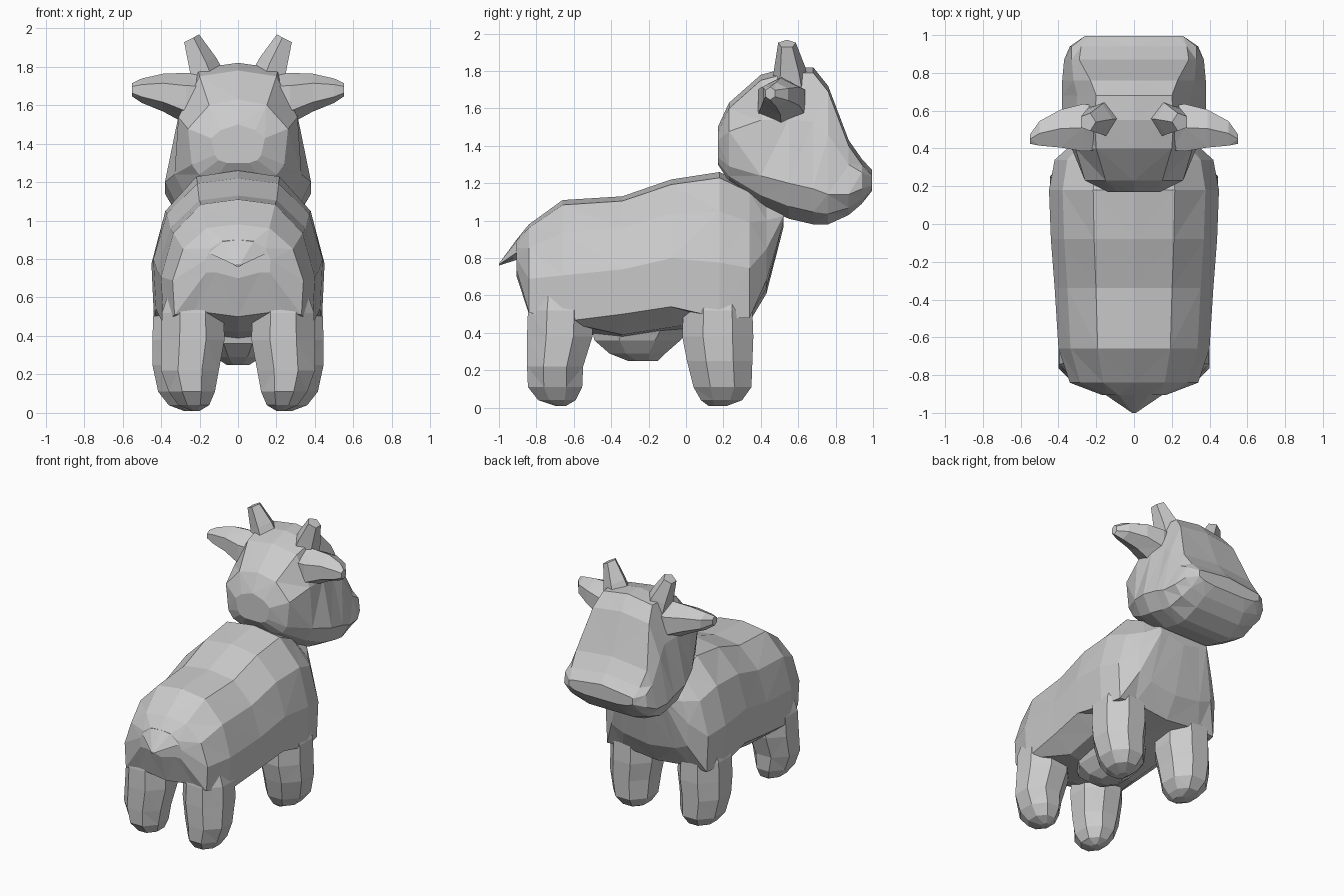
import bpy, bmesh, math
from mathutils import Vector


def loft(name, rings, mirror=False):
    """Skin a list of equal-length point rings, cap both ends, flat shade."""
    bm = bmesh.new()
    rows = [[bm.verts.new(p) for p in ring] for ring in rings]
    n = len(rows[0])
    for a, b in zip(rows, rows[1:]):
        for i in range(n):
            j = (i + 1) % n
            bm.faces.new((a[i], a[j], b[j], b[i]))
    bm.faces.new(rows[0])
    bm.faces.new(rows[-1])
    bmesh.ops.remove_doubles(bm, verts=bm.verts[:], dist=0.001)
    bmesh.ops.triangulate(bm, faces=bm.faces[:])
    bmesh.ops.recalc_face_normals(bm, faces=bm.faces[:])
    mesh = bpy.data.meshes.new(name)
    bm.to_mesh(mesh)
    bm.free()
    ob = bpy.data.objects.new(name, mesh)
    bpy.context.collection.objects.link(ob)
    if mirror:
        mod = ob.modifiers.new("mirror", 'MIRROR')
        mod.use_mirror_merge = False
    return ob


def symmetric(y, half):
    """Closed ring at depth y from half (x, z) points running top to bottom."""
    return [(x, y, z) for x, z in half] + [(-x, y, z) for x, z in half[-2:0:-1]]


def oval(center, u, v, ru, rv, n=8):
    """n-gon around center in the plane of u and v, reaching ru and rv."""
    c, u, v = Vector(center), Vector(u), Vector(v)
    k = math.cos(math.pi / n)
    angles = [(i + 0.5) * 2 * math.pi / n for i in range(n)]
    return [c + u * (ru / k * math.cos(a)) + v * (rv / k * math.sin(a)) for a in angles]


X, Y, Z = (1, 0, 0), (0, 1, 0), (0, 0, 1)

# Body with chest: y, top, bottom, half width, height of lower side edge
body = [
    (-0.905, 0.90, 0.70, 0.17, 0.73),
    (-0.84, 0.98, 0.50, 0.34, 0.51),
    (-0.66, 1.11, 0.42, 0.40, 0.46),
    (-0.34, 1.13, 0.36, 0.42, 0.50),
    (-0.08, 1.22, 0.40, 0.44, 0.54),
    (0.18, 1.26, 0.44, 0.45, 0.48),
    (0.34, 1.18, 0.46, 0.42, 0.48),
    (0.43, 1.12, 0.61, 0.32, 0.68),
    (0.52, 1.08, 0.96, 0.20, 0.99),
]
rings = []
for y, t, b, w, low in body:
    h = t - low
    rings.append(symmetric(y, [(0, t), (w * 0.48, t - h * 0.04), (w * 0.84, t - h * 0.27),
                               (w, t - h * 0.62), (w * 0.97, low), (w * 0.66, b + 0.03), (0, b)]))
loft("body", rings)

# Tail: rump drawn out to a point
loft("tail", [
    symmetric(-0.82, [(0, 0.99), (0.12, 0.97), (0.22, 0.88), (0.16, 0.82), (0, 0.80)]),
    symmetric(-0.905, [(0, 0.90), (0.08, 0.89), (0.15, 0.83), (0.08, 0.81), (0, 0.79)]),
    symmetric(-1.00, [(0, 0.77), (0.008, 0.77), (0.01, 0.765), (0.008, 0.76), (0, 0.76)]),
])

# Legs: z, centre x, centre y, x radius, y radius
legs = {
    "rear_legs": [(0.72, 0.22, -0.67, 0.11, 0.14), (0.52, 0.235, -0.67, 0.16, 0.175),
                  (0.38, 0.235, -0.675, 0.165, 0.175), (0.22, 0.25, -0.70, 0.15, 0.15),
                  (0.11, 0.24, -0.70, 0.12, 0.145), (0.04, 0.23, -0.69, 0.08, 0.10),
                  (0.01, 0.22, -0.67, 0.02, 0.03)],
    "front_legs": [(0.72, 0.25, 0.18, 0.12, 0.14), (0.52, 0.275, 0.17, 0.165, 0.185),
                   (0.38, 0.275, 0.17, 0.17, 0.19), (0.25, 0.285, 0.18, 0.16, 0.175),
                   (0.11, 0.275, 0.195, 0.14, 0.155), (0.04, 0.27, 0.19, 0.09, 0.11),
                   (0.01, 0.25, 0.17, 0.03, 0.05)],
}
for name, rows in legs.items():
    loft(name, [oval((x, y, z), X, Y, rx, ry) for z, x, y, rx, ry in rows], mirror=True)

# Udder
loft("udder", [oval((0, y, z), X, Y, rx, ry) for z, y, rx, ry in [
    (0.46, -0.23, 0.22, 0.28), (0.36, -0.26, 0.18, 0.23),
    (0.29, -0.26, 0.12, 0.15), (0.25, -0.23, 0.06, 0.08)]])

# Head: y, top, bottom, top half width, middle half width, jaw half width, jaw height
head = [
    (0.17, 1.50, 1.30, 0.09, 0.14, 0.12, 1.34),
    (0.23, 1.63, 1.21, 0.15, 0.26, 0.24, 1.29),
    (0.40, 1.78, 1.08, 0.20, 0.31, 0.33, 1.24),
    (0.55, 1.82, 1.01, 0.21, 0.31, 0.38, 1.20),
    (0.68, 1.82, 0.98, 0.20, 0.30, 0.38, 1.17),
    (0.76, 1.72, 0.98, 0.23, 0.32, 0.38, 1.14),
    (0.87, 1.43, 1.03, 0.29, 0.33, 0.37, 1.14),
    (0.94, 1.33, 1.09, 0.28, 0.33, 0.34, 1.17),
    (0.995, 1.27, 1.16, 0.24, 0.26, 0.26, 1.19),
]
rings = []
for y, t, b, wt, wm, wl, jaw in head:
    rings.append(symmetric(y, [(0, t), (wt, t - 0.03), (wm, jaw + (t - jaw) * 0.55),
                               (wl, jaw), (wl * 0.84, b + (jaw - b) * 0.35), (wl * 0.5, b), (0, b)]))
loft("head", rings)

# Ears
loft("ears", [oval((x, y, z), Y, Z, ry, rz, 6) for x, y, z, ry, rz in [
    (0.20, 0.51, 1.63, 0.12, 0.12), (0.27, 0.51, 1.635, 0.125, 0.115),
    (0.39, 0.505, 1.665, 0.10, 0.085), (0.50, 0.48, 1.675, 0.065, 0.055),
    (0.55, 0.45, 1.68, 0.025, 0.03)]], mirror=True)

# Horns
tilt = (0.87, 0, -0.45)
loft("horns", [oval((x, y, z), tilt, Y, r, r, 5) for x, y, z, r in [
    (0.16, 0.56, 1.72, 0.085), (0.19, 0.555, 1.81, 0.07), (0.245, 0.54, 1.945, 0.04)]], mirror=True)
